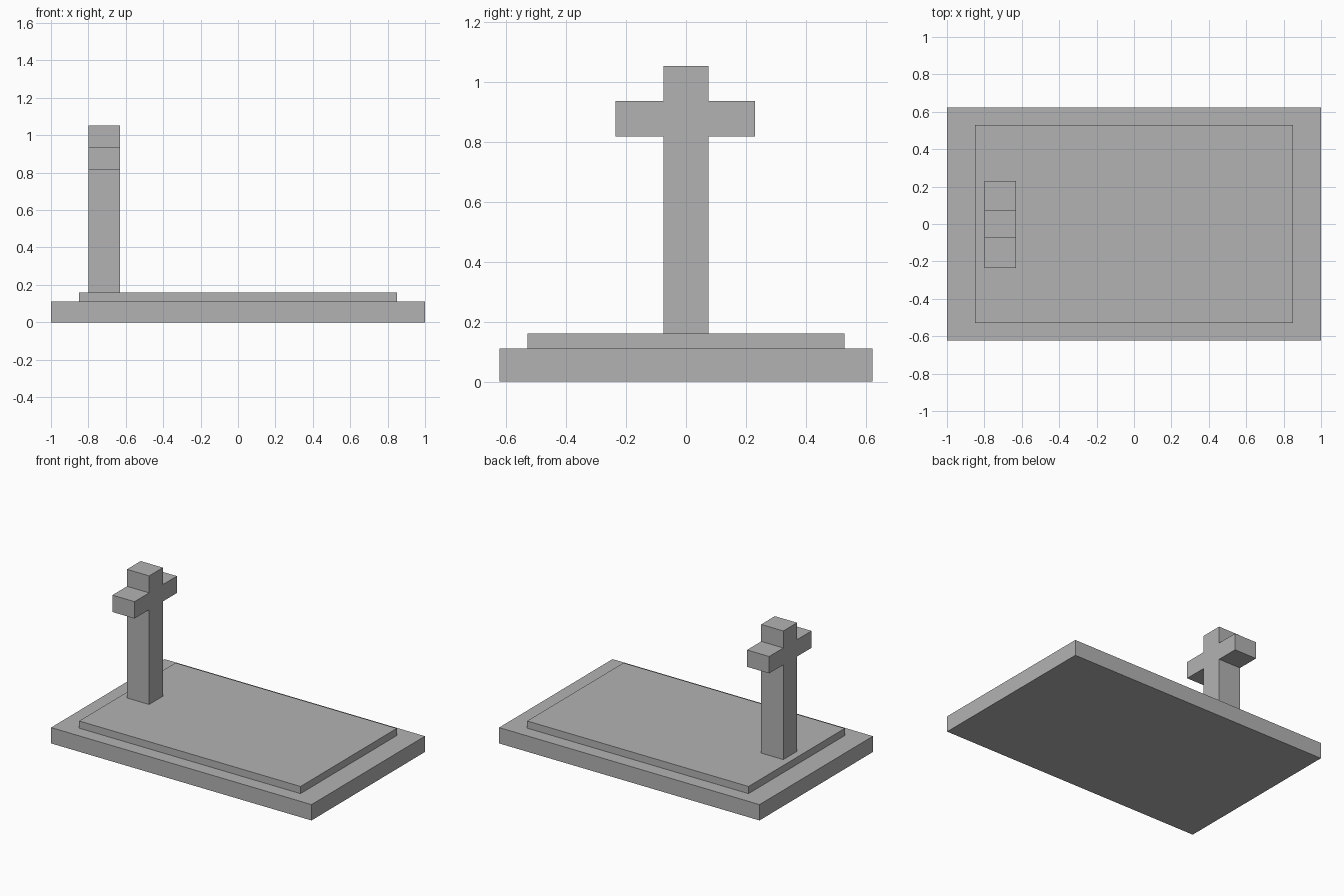
import bpy, bmesh

if "Cube" in bpy.data.objects:
    bpy.data.objects.remove(bpy.data.objects["Cube"])

stone = bpy.data.materials.new("grey stone")
stone.diffuse_color = (0.45, 0.45, 0.45, 1.0)
stone.use_nodes = True
stone.node_tree.nodes["Principled BSDF"].inputs["Base Color"].default_value = stone.diffuse_color


def extrude_profile(name, points, offset):
    """Fill a flat outline and extrude it along offset."""
    bm = bmesh.new()
    face = bm.faces.new([bm.verts.new(p) for p in points])
    top = bmesh.ops.extrude_face_region(bm, geom=[face], use_keep_orig=True)
    moved = [g for g in top["geom"] if isinstance(g, bmesh.types.BMVert)]
    bmesh.ops.translate(bm, verts=moved, vec=offset)
    bmesh.ops.recalc_face_normals(bm, faces=bm.faces[:])
    mesh = bpy.data.meshes.new(name)
    bm.to_mesh(mesh)
    bm.free()
    mesh.materials.append(stone)
    obj = bpy.data.objects.new(name, mesh)
    bpy.context.collection.objects.link(obj)
    return obj


def slab(name, half_x, half_y, z0, z1):
    corners = [(-half_x, -half_y, z0), (half_x, -half_y, z0),
               (half_x, half_y, z0), (-half_x, half_y, z0)]
    return extrude_profile(name, corners, (0, 0, z1 - z0))


# Stepped grave base
slab("base_slab", 1.0, 0.622, 0.0, 0.11)
slab("upper_slab", 0.85, 0.528, 0.11, 0.16)

# Cross, as one outline extruded through its thickness
post, arm_front, arm_back = 0.075, -0.235, 0.23
foot, arm_low, arm_high, tip = 0.16, 0.818, 0.935, 1.053
outline = [(-post, foot), (post, foot), (post, arm_low), (arm_back, arm_low),
           (arm_back, arm_high), (post, arm_high), (post, tip), (-post, tip),
           (-post, arm_high), (arm_front, arm_high), (arm_front, arm_low),
           (-post, arm_low)]
extrude_profile("cross", [(-0.80, y, z) for y, z in outline], (0.17, 0, 0))
